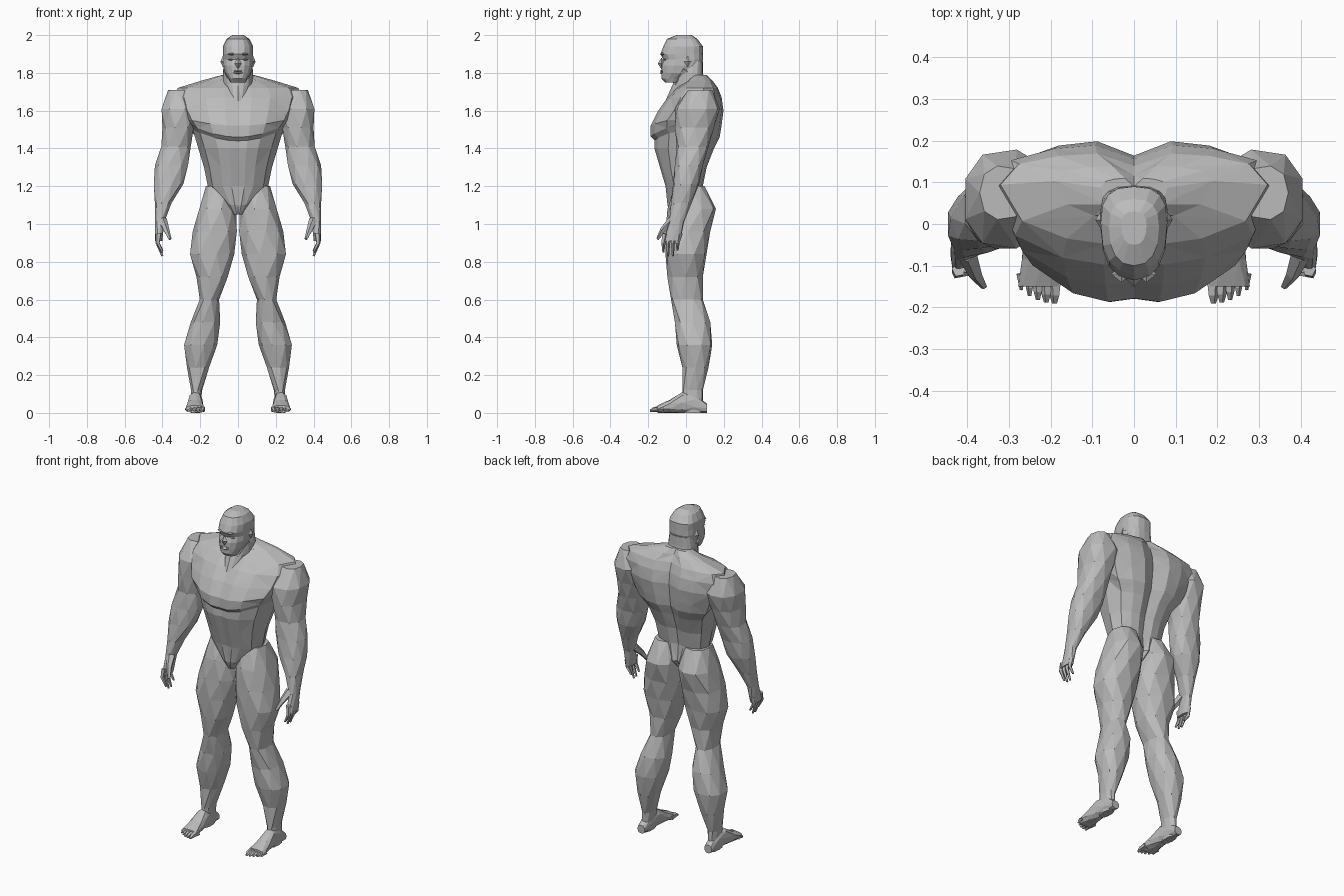
import bpy, bmesh, math
from mathutils import Vector

if "Cube" in bpy.data.objects:
    bpy.data.objects.remove(bpy.data.objects["Cube"])

clay = bpy.data.materials.new("clay grey")
clay.use_nodes = True
clay.diffuse_color = (.5, .5, .5, 1)
clay.node_tree.nodes["Principled BSDF"].inputs["Base Color"].default_value = clay.diffuse_color


def finish(name, bm, mirror=True):
    """Turn a bmesh into a flat shaded object, mirrored across x if asked."""
    bmesh.ops.recalc_face_normals(bm, faces=bm.faces)
    mesh = bpy.data.meshes.new(name)
    bm.to_mesh(mesh)
    bm.free()
    mesh.materials.append(clay)
    part = bpy.data.objects.new(name, mesh)
    bpy.context.collection.objects.link(part)
    if mirror:
        part.modifiers.new("Mirror", "MIRROR")


def power(value, exponent):
    return math.copysign(abs(value) ** exponent, value)


def half_body(name, rings, crease, front_curve, steps=9):
    """Loft half sections: height, half width, front, back, and a lift of the front sides."""
    bm = bmesh.new()
    loops = []
    for z, width, front, back, *lift in rings:
        middle = front * .5 + back * .7
        loop = []
        for k in range(steps):
            # Columns crowd toward the centre line so that its furrows stay narrow
            turn = k / (steps - 1)
            angle = math.pi * turn - crease * .3 * math.sin(math.tau * turn)
            curve = front_curve if turn < .5 else .75
            across = math.sin(angle) ** curve if 0 < turn < 1 else 0
            along = power(math.cos(angle), curve)
            reach = middle - front if along > 0 else back - middle
            y = middle - reach * along
            # The centre line sinks into a shallow front and a deep back furrow
            if k == 0:
                y += crease * .06 * back
            elif k == steps - 1:
                y -= crease * .18 * back
            rise = sum(lift) * across ** 2 if along > -.1 else 0
            loop.append(bm.verts.new((width * across, y, z + rise)))
        loops.append(loop)
    for i, (low, high) in enumerate(zip(loops, loops[1:])):
        for k in range(steps - 1):
            a, b, c, d = low[k], low[k + 1], high[k + 1], high[k]
            triangles = ((a, b, c), (a, c, d)) if (i + k) % 2 else ((a, b, d), (b, c, d))
            for triangle in triangles:
                bm.faces.new(triangle)
    bm.faces.new(loops[0])
    bm.faces.new(loops[-1])
    finish(name, bm)


def limb(name, start, step, rings, forward=False, sides=9):
    """Loft evenly spaced, staggered rings from their bounds, downward or forward."""
    bm = bmesh.new()
    loops = []
    for i, (left, right, near, far) in enumerate(rings):
        place = start - step * i
        loop = []
        for k in range(sides):
            angle = math.tau * (k + i % 2 / 2) / sides
            x = (left + right) / 2 + (right - left) / 2 * power(math.cos(angle), .85)
            v = (near + far) / 2 + (far - near) / 2 * power(math.sin(angle), .85)
            loop.append(bm.verts.new((x, place, v) if forward else (x, v, place)))
        loops.append(loop)
    for i, (a, b) in enumerate(zip(loops, loops[1:])):
        for k in range(sides):
            n = (k + 1) % sides
            bm.faces.new((a[k], b[n], b[k]) if i % 2 else (a[k], a[n], b[k]))
            bm.faces.new((a[k], a[n], b[n]) if i % 2 else (a[n], b[n], b[k]))
    bm.faces.new(loops[0])
    bm.faces.new(loops[-1])
    finish(name, bm)


def tube(name, points, radius, sides=5):
    """Tapering tube through points, for fingers, toes and cords."""
    bm = bmesh.new()
    points = [Vector(point) for point in points]
    turn = (points[-1] - points[0]).to_track_quat("Z", "Y")
    loops = []
    for i, point in enumerate(points):
        size = radius * (1 - i / len(points))
        loop = []
        for k in range(sides):
            angle = math.tau * k / sides
            offset = Vector((math.cos(angle), math.sin(angle), 0)) * size
            loop.append(bm.verts.new(point + turn @ offset))
        loops.append(loop)
    for a, b in zip(loops, loops[1:]):
        for k in range(sides):
            n = (k + 1) % sides
            bm.faces.new((a[k], a[n], b[n], b[k]))
    bm.faces.new(loops[0])
    bm.faces.new(loops[-1])
    finish(name, bm)


def gem(name, centre, size):
    """Eight sided facet block for small face parts, mirrored when off centre."""
    bm = bmesh.new()
    centre = Vector(centre)
    for axis in range(3):
        for side in (-1, 1):
            corner = centre.copy()
            corner[axis] += side * size[axis]
            bm.verts.new(corner)
    bmesh.ops.convex_hull(bm, input=bm.verts)
    finish(name, bm, mirror=centre.x > 0)


# Torso with abdomen, chest, back and sloping shoulders
half_body("torso", [
    (1.05, .03, -.08, .06),
    (1.1, .08, -.1, .1),
    (1.2, .16, -.11, .09),
    (1.3, .18, -.14, .11),
    (1.4, .21, -.17, .15),
    (1.44, .24, -.17, .17, .06),
    (1.46, .26, -.19, .18, .07),
    (1.52, .29, -.19, .19, .04),
    (1.6, .32, -.15, .2),
    (1.67, .34, -.1, .19),
    (1.72, .32, -.05, .17),
    (1.76, .19, .01, .14),
    (1.79, .08, .02, .11)], crease=1, front_curve=.9)

# Neck leaning forward into the chest
half_body("neck", [
    (1.65, .05, -.11, .1),
    (1.74, .08, -.07, .1),
    (1.8, .08, -.06, .09),
    (1.86, .07, -.05, .09)], crease=0, front_curve=1)
tube("neck_cords", [(.06, 0, 1.82), (.01, -.07, 1.7)], .025)

# Head
half_body("head", [
    (1.75, .04, -.11, -.03),
    (1.77, .05, -.13, 0),
    (1.8, .07, -.13, .05),
    (1.84, .08, -.13, .08),
    (1.87, .08, -.12, .09),
    (1.9, .08, -.135, .09),
    (1.94, .08, -.12, .09),
    (1.98, .06, -.1, .06),
    (2, .03, -.05, .03)], crease=0, front_curve=.85)

# Face details
gem("nose", (0, -.13, 1.85), (.02, .02, .03))
gem("upper_lip", (0, -.13, 1.81), (.03, .01, .005))
gem("lower_lip", (0, -.13, 1.8), (.03, .01, .007))
gem("brows", (.03, -.12, 1.9), (.025, .02, .01))
gem("eyes", (.035, -.11, 1.87), (.02, .01, .006))
gem("ears", (.08, .01, 1.86), (.013, .02, .03))

# Arms from shoulder to knuckles
limb("arms", 1.71, .1, [
    (.26, .37, .01, .14),
    (.2, .41, -.06, .18),
    (.23, .4, -.06, .15),
    (.25, .41, -.05, .12),
    (.26, .44, -.06, .09),
    (.29, .45, -.07, .07),
    (.35, .44, -.08, .03),
    (.39, .44, -.09, -.01),
    (.4, .44, -.12, -.03)])

# Fingers and thumbs
for i, drop in enumerate((.08, .1, .1, .07)):
    y = -.11 + .025 * i
    tube("finger_pair_" + "abcd"[i],
         [(.42, y, .95), (.425, y - .01, .9), (.4, y - .01, .93 - drop)], .017)
tube("thumb_pair", [(.4, -.07, 1.02), (.38, -.12, .97), (.36, -.15, .92)], .025)

# Legs from hip to ankle
limb("legs", 1.2, .12, [
    (.03, .17, -.06, .1),
    (.01, .21, -.1, .16),
    (0, .24, -.11, .13),
    (.02, .26, -.11, .11),
    (.05, .22, -.1, .09),
    (.1, .205, -.08, .09),
    (.09, .25, -.06, .13),
    (.11, .29, -.05, .14),
    (.15, .27, -.02, .12),
    (.19, .25, -.02, .09),
    (.2, .25, -.02, .09)])

# Feet from heel to ball, widening forward
limb("feet", .11, .065, [
    (.2 - .006 * i, .25 + .007 * i, 0, height)
    for i, height in enumerate((.05, .1, .11, .07, .04))], forward=True)

# Toes shrink and step back toward the outside
for i in range(5):
    x, y = .19 + .02 * i, .002 * i * i - .19
    tube("toe_pair_" + "abcde"[i],
         [(x, -.12, .02), (x, y + .02, .018), (x, y, .01)], .02 - .002 * i)
